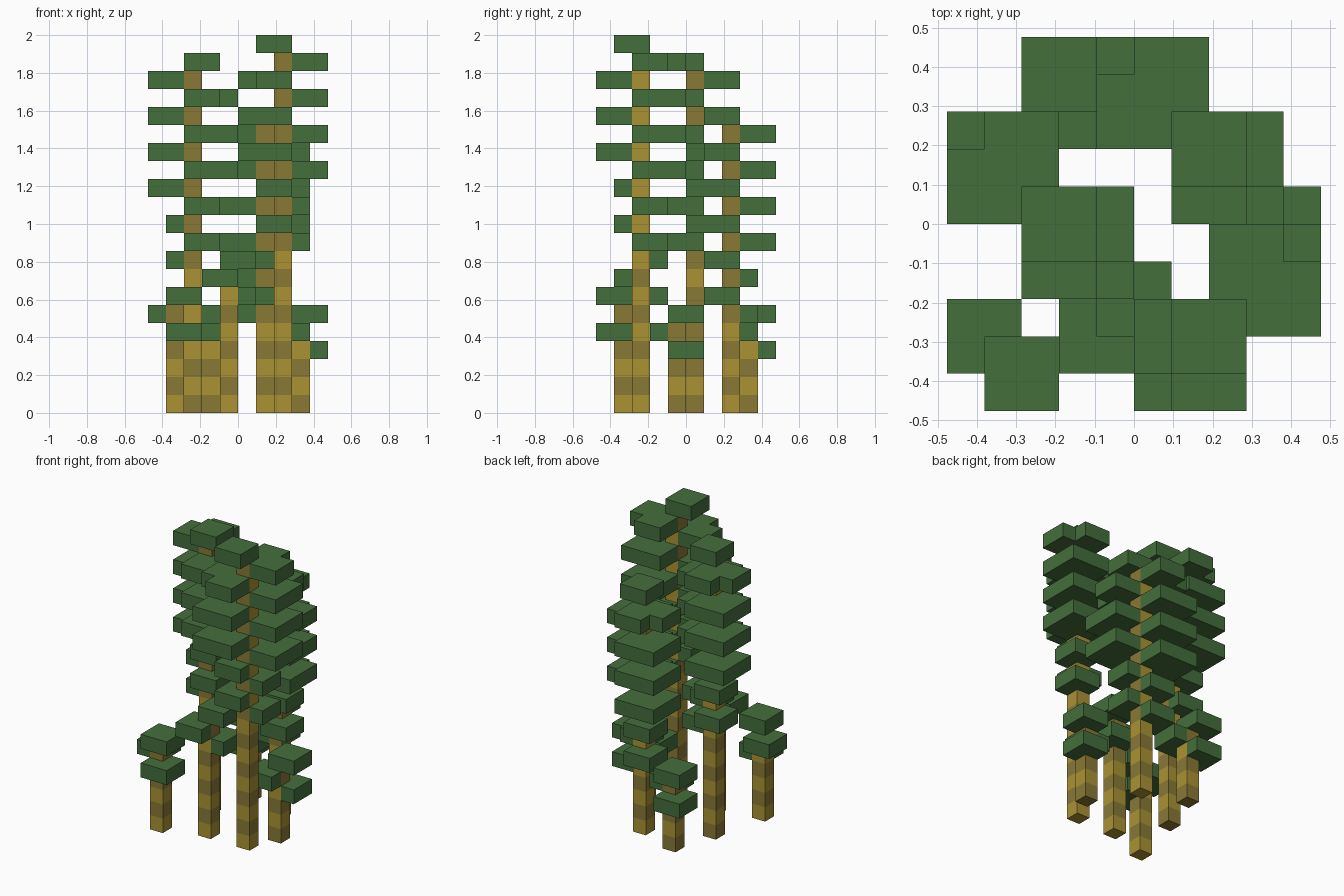
import bpy, bmesh
from mathutils import Vector

if "Cube" in bpy.data.objects:
    bpy.data.objects.remove(bpy.data.objects["Cube"], do_unlink=True)

U = 2 / 21  # edge of one block


def material(name, rgb):
    m = bpy.data.materials.new(name)
    m.use_nodes = True
    m.diffuse_color = (*rgb, 1)
    m.node_tree.nodes["Principled BSDF"].inputs["Base Color"].default_value = (*rgb, 1)
    return m


LEAF = material("leaf green", (0.058, 0.156, 0.045))
LIGHT = material("light cane", (0.40, 0.29, 0.034))
DARK = material("dark cane", (0.25, 0.19, 0.036))

SIDES = [Vector(s) for s in ((1, 0, 0), (-1, 0, 0), (0, 1, 0), (0, -1, 0), (0, 0, 1), (0, 0, -1))]


def pad(i, j, k, sx, sy, kind):
    """Block cells of one leaf layer growing from the cane into one quadrant."""
    size = 2 if kind in ("top", "small") else 3
    cells = []
    for a in range(size):
        for b in range(size):
            if a == b == 0 and kind != "top":
                continue  # the cane fills this cell
            if a == b == 2 and kind == "cut":
                continue  # notched outer corner
            cells.append((i + a * sx, j + b * sy, k))
    return cells


def skin(name, cells, filled, mats, pick):
    """Mesh of the outer faces of a group of blocks."""
    bm = bmesh.new()
    for c in cells:
        centre = Vector(c) + Vector((0.5, 0.5, 0.5))
        for n in SIDES:
            if tuple(int(v) for v in Vector(c) + n) in filled:
                continue
            p = Vector((n.y, n.z, n.x))
            q = n.cross(p)
            corners = [centre + (n + p * s + q * t) / 2 for s, t in ((-1, -1), (1, -1), (1, 1), (-1, 1))]
            face = bm.faces.new([bm.verts.new((v - Vector((5, 5, 0))) * U) for v in corners])
            face.material_index = pick(c)
    bmesh.ops.remove_doubles(bm, verts=bm.verts, dist=U / 100)
    bmesh.ops.dissolve_limit(bm, angle_limit=0.01, verts=bm.verts, edges=bm.edges, delimit={"MATERIAL"})
    me = bpy.data.meshes.new(name)
    bm.to_mesh(me)
    bm.free()
    for m in mats:
        me.materials.append(m)
    bpy.context.collection.objects.link(bpy.data.objects.new(name, me))


# name, cane cell x and y, cane height, quadrant of the top leaf, colour parity
PLANTS = [
    ("tall_front", 7, 2, 20, -1, -1, 0),
    ("tall_right", 2, 5, 19, 1, -1, 1),
    ("tall_back", 6, 7, 16, 1, -1, 0),
    ("short_front", 4, 2, 8, 1, 1, 0),
    ("short_corner", 1, 1, 6, 1, -1, 0),
    ("short_left", 8, 4, 5, 1, 1, 1),
    ("short_back", 3, 8, 5, -1, 1, 1),
]
TALL = ["top"] + ["cut"] * 2 + ["full"] * 5 + ["small"] * 4
SHORT = ["top"] + ["small"] * 2

parts = []
for name, i, j, top, sx, sy, parity in PLANTS:
    cane = [(i, j, k) for k in range(top)]
    leaves = []
    for n, kind in enumerate(TALL if top > 10 else SHORT):
        flip = -1 if n % 2 else 1  # layers alternate between opposite quadrants
        leaves += pad(i, j, top - n, sx * flip, sy * flip, kind)
    parts.append((name, cane, leaves, parity))

filled = {c for _, cane, leaves, _ in parts for c in cane + leaves}

for name, cane, leaves, parity in parts:
    skin(name + "_cane", cane, filled, [LIGHT, DARK], lambda c: (c[2] + parity) % 2)
    skin(name + "_leaves", leaves, filled, [LEAF], lambda c: 0)
